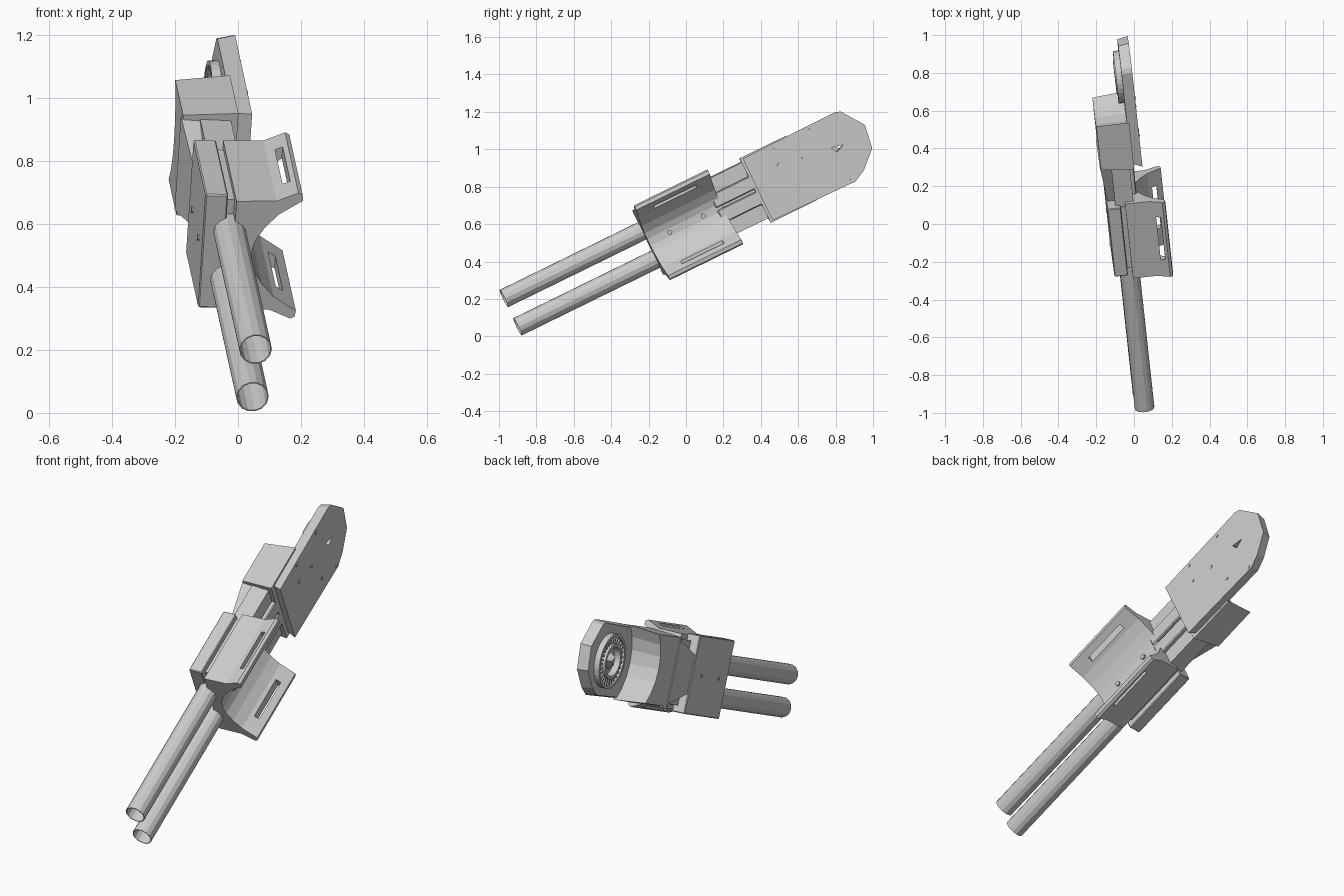
import bpy, bmesh, math
from mathutils import Matrix, Vector

if "Cube" in bpy.data.objects:
    bpy.data.objects.remove(bpy.data.objects["Cube"])

# Tilted working frame: x across the arm, y along it, z up
along = Vector((-0.097, 0.894, 0.438)).normalized()
across = along.cross(Vector((0.06, -0.435, 0.9))).normalized()
up = across.cross(along)
FRAME = Matrix((across, along, up)).transposed().to_4x4()
FRAME.translation = (0, 0, 0.6)

grey = bpy.data.materials.new("light_grey")
grey.use_nodes = True
grey.diffuse_color = (0.6, 0.6, 0.6, 1)
grey.node_tree.nodes["Principled BSDF"].inputs["Base Color"].default_value = (0.6, 0.6, 0.6, 1)


def finish(name, bm):
    bmesh.ops.recalc_face_normals(bm, faces=bm.faces)
    mesh = bpy.data.meshes.new(name)
    bm.to_mesh(mesh)
    bm.free()
    mesh.materials.append(grey)
    obj = bpy.data.objects.new(name, mesh)
    bpy.context.collection.objects.link(obj)
    obj.matrix_world = FRAME
    return obj


def prism(name, pts, axis, lo, hi, lo_scale=1.0, caps=True):
    """Extrude a profile across (axis 0) or along (axis 1) the arm."""
    bm = bmesh.new()
    n = len(pts)
    cp = sum(p[0] for p in pts) / n
    cq = sum(p[1] for p in pts) / n
    rings = []
    for t, s in ((lo, lo_scale), (hi, 1.0)):
        ring = []
        for p, q in pts:
            p, q = cp + (p - cp) * s, cq + (q - cq) * s
            ring.append(bm.verts.new((t, p, q) if axis == 0 else (p, t, q)))
        rings.append(ring)
    for i in range(n):
        j = (i + 1) % n
        bm.faces.new((rings[0][i], rings[0][j], rings[1][j], rings[1][i]))
    if caps:
        bm.faces.new(rings[0])
        bm.faces.new(rings[1])
    return finish(name, bm)


def box(name, x, y, z, bevel=0):
    pts = [(y[0], z[0]), (y[1], z[0]), (y[1], z[1]), (y[0], z[1])]
    obj = prism(name, pts, 0, *x)
    if bevel:
        mod = obj.modifiers.new("bevel", "BEVEL")
        mod.width, mod.segments = bevel, 1
    return obj


def circle(p, q, r, n):
    return [(p + r * math.cos(2 * math.pi * i / n), q + r * math.sin(2 * math.pi * i / n))
            for i in range(n)]


def cut(target, cutter):
    cutter.hide_render = True
    cutter.hide_viewport = True
    cutter.display_type = "WIRE"
    mod = target.modifiers.new("cut", "BOOLEAN")
    mod.operation, mod.object, mod.solver = "DIFFERENCE", cutter, "EXACT"


# Open twin tubes
for label, z in (("upper", 0.068), ("lower", -0.1)):
    tube = prism(label + "_tube", circle(-0.05, z, 0.052, 14), 1, -1.05, -0.1, caps=False)
    wall = tube.modifiers.new("wall", "SOLIDIFY")
    wall.thickness = 0.004

# Housing block and the recessed core behind the shroud
box("housing", (-0.135, -0.063), (-0.2, 0.2), (-0.2, 0.2), 0.004)
box("housing_core", (-0.07, 0.0), (-0.17, 0.19), (-0.17, 0.17))

# Concave shroud with flared flanges, mirrored top to bottom
half = [(-0.038, 0.19), (0.09, 0.192), (0.158, 0.222), (0.172, 0.215), (0.175, 0.195),
        (0.1, 0.145), (0.06, 0.1), (0.032, 0.055), (0.022, 0.02)]
shroud = prism("shroud", half + [(x, -z) for x, z in reversed(half)], 1, -0.225, 0.215)
for label, s in (("upper", 1), ("lower", -1)):
    slot = [(0.118, s * 0.11), (0.142, s * 0.11), (0.142, s * 0.3), (0.118, s * 0.3)]
    cut(shroud, prism(label + "_slot_cutter", slot, 1, -0.125, 0.125))

# Bolts on both sides of the housing
for i, y in enumerate((-0.1, 0.1)):
    prism(f"shroud_bolt_{i}", circle(y, 0, 0.014, 6), 0, 0.01, 0.032)
    prism(f"housing_bolt_{i}", circle(y, 0, 0.01, 6), 0, -0.14, -0.12)

# Neck: core, side rails and the flared inner wedge
box("neck_core", (-0.09, 0.008), (0.18, 0.46), (-0.165, 0.165))
for label, z in (("upper", 0.045), ("lower", -0.045)):
    box(label + "_neck_rail", (0, 0.03), (0.18, 0.46), (z - 0.038, z + 0.038), 0.005)
wedge = [(-0.15, -0.165), (-0.04, -0.165), (-0.04, 0.165), (-0.15, 0.165)]
prism("neck_wedge", wedge, 1, 0.2, 0.44, 0.6)

# Head plate with a clipped, rounded end
outline = [(0.42, -0.182), (0.914, -0.19), (0.98, -0.155), (1.07, -0.07), (1.09, 0.06),
           (1.005, 0.18), (0.978, 0.192), (0.42, 0.186)]
plate = prism("head_plate", outline, 0, 0.018, 0.075, 0.95)
cut(plate, prism("vent_cutter", [(0.875, 0.03), (0.94, 0.015), (0.89, -0.005)], 0, -0.1, 0.2))

# Head body: scalloped around the dial, narrower on the inner side
arc = [(0.88 + 0.27 * math.cos(t), 0.27 * math.sin(t))
       for t in (math.pi + math.radians(d) for d in range(-45, 46, 15))]
body = [(0.41, -0.192)] + arc[::-1] + [(0.41, 0.192)]
prism("head_body", body, 0, -0.145, 0.03, 0.92)

# Head bolts
for i, (y, z) in enumerate(((0.82, 0.17), (0.71, 0.04), (0.76, -0.11), (0.9, -0.17),
                            (0.6, 0.17), (0.58, 0.07))):
    prism(f"head_bolt_{i}", circle(y, z, 0.01, 6), 0, 0.06, 0.079)

# Dial on the inner side: stepped rings, radial teeth and a pointed centre
DIAL = 0.87


def ring(name, outer, inner, lo, hi):
    obj = prism(name, circle(DIAL, 0, outer, 32), 0, lo, hi)
    cut(obj, prism(name + "_cutter", circle(DIAL, 0, inner, 32), 0, lo - 0.05, hi + 0.05))


ring("dial_outer_ring", 0.14, 0.125, -0.012, 0.03)
ring("dial_inner_ring", 0.09, 0.075, -0.017, 0.03)
bm = bmesh.new()
for i in range(28):
    spin = Matrix.Translation((0.01, DIAL, 0)) @ Matrix.Rotation(2 * math.pi * i / 28, 4, "X")
    bmesh.ops.create_cube(bm, size=1, matrix=spin @ Matrix.Translation((0, 0.107, 0))
                          @ Matrix.Diagonal((0.03, 0.045, 0.01, 1)))
finish("dial_teeth", bm)
prism("dial_centre", circle(DIAL, 0, 0.06, 3), 0, -0.017, 0.03, 0.4)
